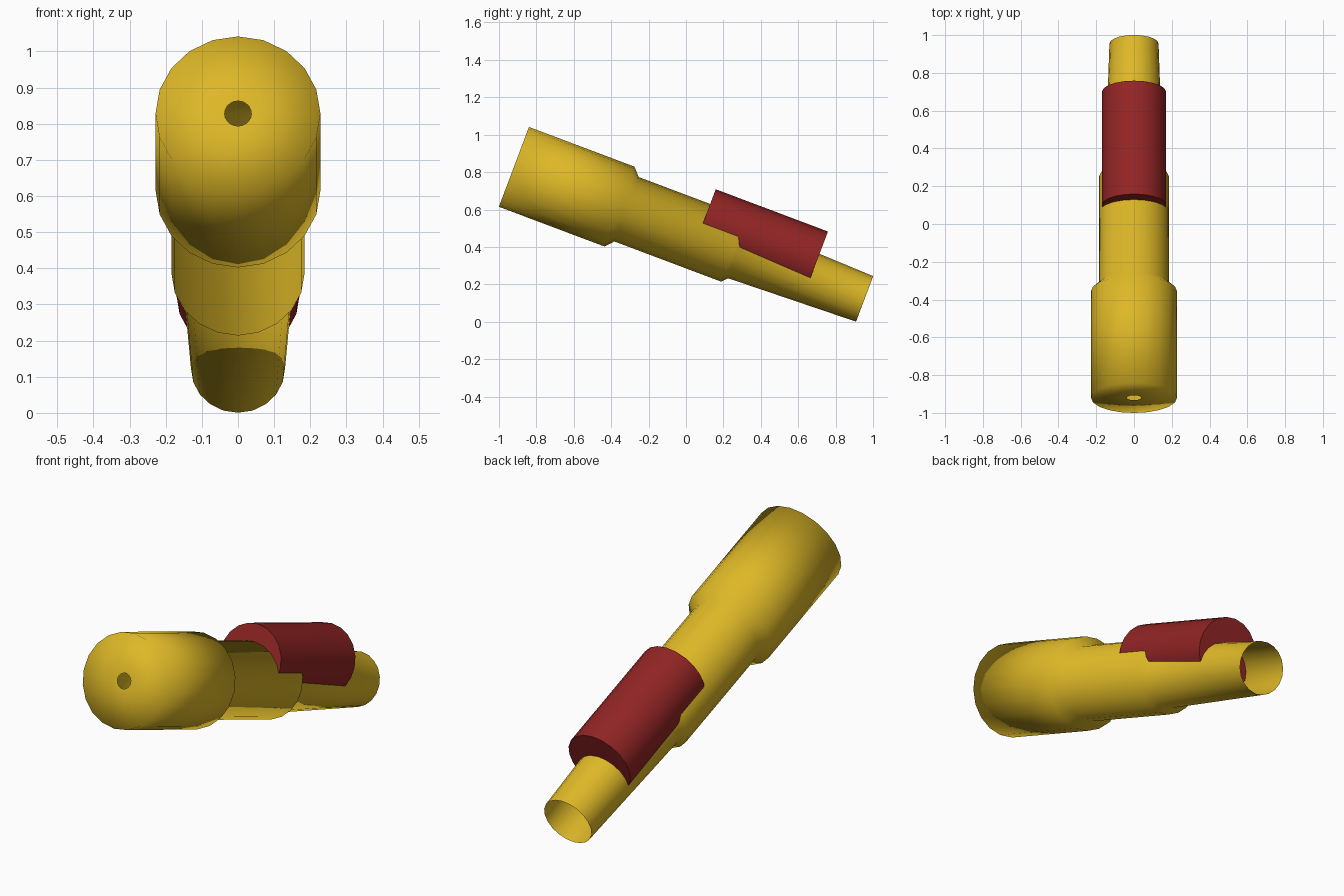
import bpy, bmesh, math
from mathutils import Vector

if "Cube" in bpy.data.objects:
    bpy.data.objects.remove(bpy.data.objects["Cube"])

TILT = math.radians(20.63)
SEGMENTS = 20
NOSE = Vector((0, -0.92, 0.828))                           # centre of the front end
AXIS = Vector((0, math.cos(TILT), -math.sin(TILT)))        # runs down to the back
SIDE = Vector((1, 0, 0))
UP = Vector((0, math.sin(TILT), math.cos(TILT)))           # across the tube


def material(name, rgb):
    mat = bpy.data.materials.new(name)
    mat.diffuse_color = (*rgb, 1)
    mat.use_nodes = True
    mat.node_tree.nodes["Principled BSDF"].inputs["Base Color"].default_value = mat.diffuse_color
    return mat


def turned_part(name, profile, mat, lift=0.0, capped=False):
    """Sweep (distance, radius) points round the tilted axis, raised by lift."""
    bm = bmesh.new()
    rings = []
    for t, r in profile:
        ring = []
        for k in range(SEGMENTS):
            a = 2 * math.pi * k / SEGMENTS
            ring.append(bm.verts.new(NOSE + AXIS * t + SIDE * (r * math.sin(a))
                                     + UP * (lift + r * math.cos(a))))
        rings.append(ring)
    for near, far in zip(rings, rings[1:]):
        for k in range(SEGMENTS):
            n = (k + 1) % SEGMENTS
            bm.faces.new((near[k], near[n], far[n], far[k])).smooth = True
    if capped:
        bm.faces.new(rings[0][::-1])
        bm.faces.new(rings[-1])
    mesh = bpy.data.meshes.new(name)
    bm.to_mesh(mesh)
    bm.free()
    mesh.materials.append(mat)
    obj = bpy.data.objects.new(name, mesh)
    bpy.context.collection.objects.link(obj)
    return obj


yellow = material("golden yellow", (0.73, 0.48, 0.02))
red = material("dark red", (0.29, 0.018, 0.018))

# Stepped hollow tube: small hole in the front face, open at the back
turned_part("stepped_tube", [
    (0, 0.037), (0, 0.228),
    (0.603, 0.228), (0.643, 0.184),
    (1.254, 0.184), (1.281, 0.154),
    (2.0035, 0.13)], yellow)

# Solid drum set into the top of the narrow section
turned_part("top_drum", [(1.052, 0.17), (1.693, 0.17)], red, lift=0.098, capped=True)
